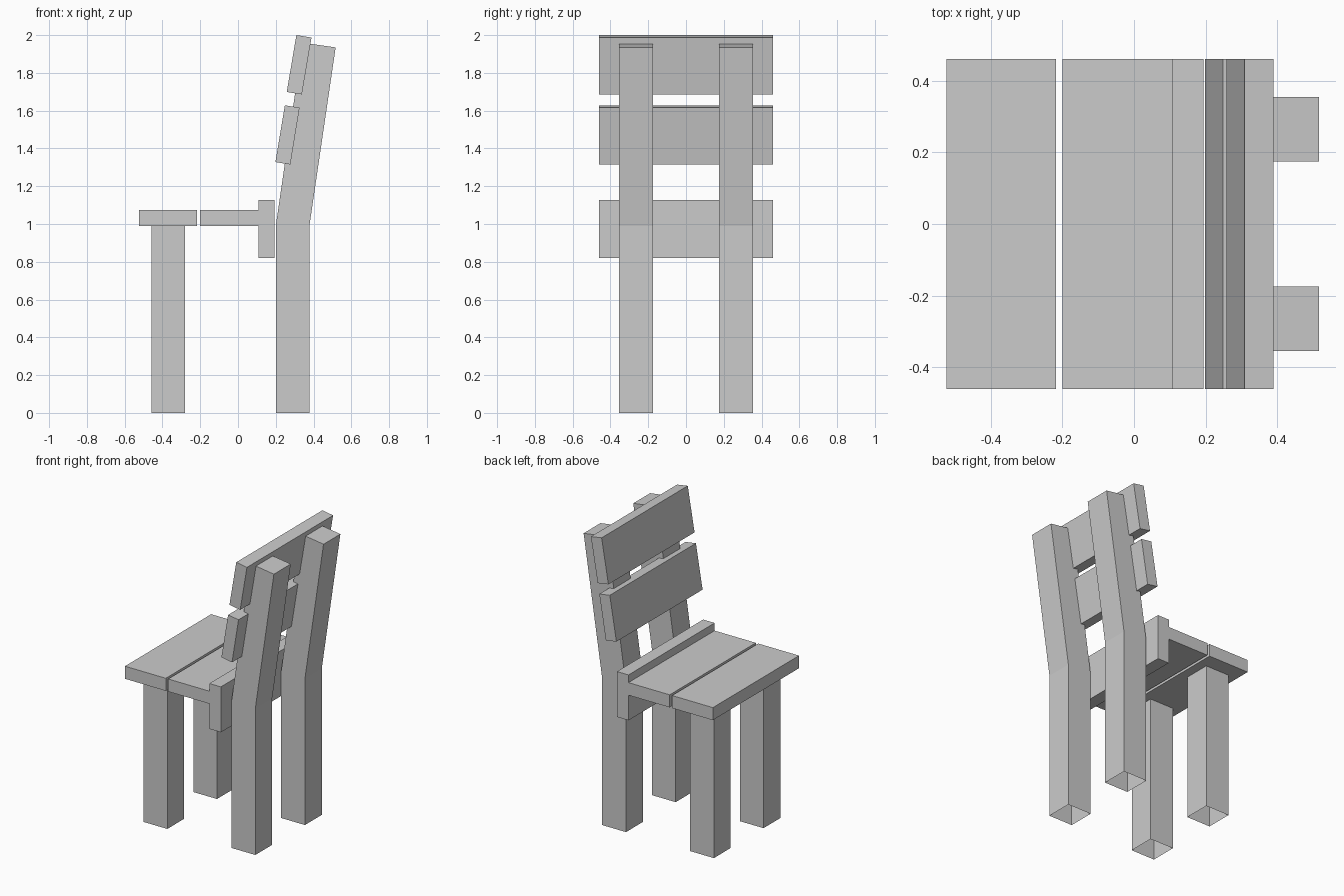
import bpy
import bmesh

cube = bpy.data.objects.get("Cube")
if cube:
    bpy.data.objects.remove(cube, do_unlink=True)

GREY = (0.6, 0.6, 0.6, 1.0)
material = bpy.data.materials.new("plain grey")
material.use_nodes = True
material.diffuse_color = GREY
material.node_tree.nodes["Principled BSDF"].inputs["Base Color"].default_value = GREY


def extrude_profile(name, profile, y0, y1, open_bottom=False):
    """Extrude an (x, z) outline from y0 to y1, optionally leaving the foot open."""
    bm = bmesh.new()
    face = bm.faces.new([bm.verts.new((x, y0, z)) for x, z in profile])
    result = bmesh.ops.extrude_face_region(bm, geom=[face], use_keep_orig=True)
    moved = [g for g in result["geom"] if isinstance(g, bmesh.types.BMVert)]
    bmesh.ops.translate(bm, verts=moved, vec=(0, y1 - y0, 0))
    bmesh.ops.recalc_face_normals(bm, faces=bm.faces)
    if open_bottom:
        feet = [f for f in bm.faces if all(v.co.z < 0.001 for v in f.verts)]
        bmesh.ops.delete(bm, geom=feet, context="FACES_ONLY")
    mesh = bpy.data.meshes.new(name)
    bm.to_mesh(mesh)
    bm.free()
    mesh.materials.append(material)
    obj = bpy.data.objects.new(name, mesh)
    bpy.context.collection.objects.link(obj)
    return obj


def rectangle(x0, x1, z0, z1):
    return [(x0, z0), (x1, z0), (x1, z1), (x0, z1)]


HALF_WIDTH = 0.46
LEG_INNER, LEG_OUTER = 0.175, 0.355
SEAT_BOTTOM, SEAT_TOP = 0.99, 1.075

# Legs: straight posts in front, posts bent back above the seat behind
front_leg = rectangle(-0.457, -0.28, 0, SEAT_BOTTOM)
back_leg = [(0.2, 0), (0.378, 0), (0.378, SEAT_BOTTOM),
            (0.517, 1.935), (0.341, 1.96), (0.2, SEAT_BOTTOM)]
for side, y0, y1 in (("near", -LEG_OUTER, -LEG_INNER), ("far", LEG_INNER, LEG_OUTER)):
    extrude_profile("front_leg_" + side, front_leg, y0, y1, open_bottom=True)
    extrude_profile("back_leg_" + side, back_leg, y0, y1, open_bottom=True)

# Seat planks, the upright board behind them and the two leaning back slats
boards = {
    "seat_plank_front": rectangle(-0.523, -0.218, SEAT_BOTTOM, SEAT_TOP),
    "seat_plank_rear": rectangle(-0.2, 0.108, SEAT_BOTTOM, SEAT_TOP),
    "seat_rear_board": rectangle(0.108, 0.194, 0.82, 1.127),
    "back_slat_lower": [(0.198, 1.328), (0.277, 1.315), (0.326, 1.616), (0.248, 1.628)],
    "back_slat_upper": [(0.258, 1.699), (0.338, 1.686), (0.389, 1.987), (0.309, 2.0)],
}
for name, profile in boards.items():
    extrude_profile(name, profile, -HALF_WIDTH, HALF_WIDTH)
